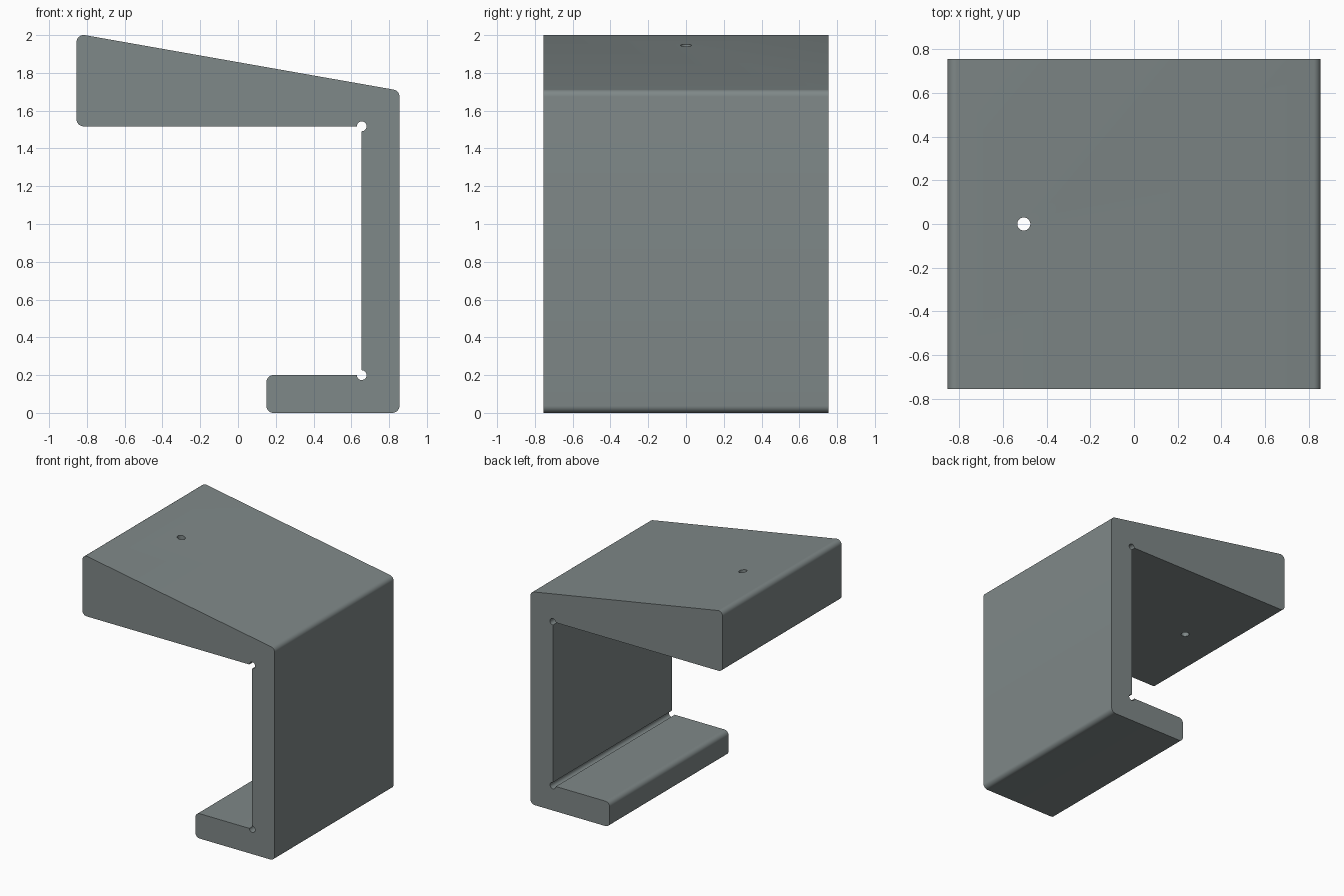
import bpy, bmesh, math
from mathutils import Vector

if "Cube" in bpy.data.objects:
    bpy.data.objects.remove(bpy.data.objects["Cube"])

HALF_DEPTH = 0.755
FILLET = 0.038
RELIEF = 0.026


def fillet(prev, corner, nxt, r, steps=8):
    """Points of a tangent arc replacing a convex corner."""
    p, c, n = Vector(prev), Vector(corner), Vector(nxt)
    a, b = (p - c).normalized(), (n - c).normalized()
    half = a.angle(b) / 2
    centre = c + (a + b).normalized() * r / math.sin(half)
    u = c + a * r / math.tan(half) - centre
    v = c + b * r / math.tan(half) - centre
    sweep = u.angle(v)
    return [centre + (u * math.sin(sweep * (1 - i / steps))
                      + v * math.sin(sweep * i / steps)) / math.sin(sweep)
            for i in range(steps + 1)]


def relief(corner, start, steps=18):
    """Three-quarter round relief cut into an inside corner."""
    return [Vector(corner) + RELIEF * Vector((math.cos(t), math.sin(t)))
            for t in (math.radians(start - 270 * i / steps) for i in range(steps + 1))]


# Side profile (x, z), counter-clockwise; a number marks a relief and its start angle
corners = [((0.15, 0.0), None), ((0.855, 0.0), None), ((0.855, 1.706), None),
           ((-0.855, 2.0077), None), ((-0.855, 1.517), None),
           ((0.655, 1.517), 180), ((0.655, 0.2), 90), ((0.15, 0.2), None)]
profile = []
for i, (pt, start) in enumerate(corners):
    if start is None:
        profile += fillet(corners[i - 1][0], pt, corners[(i + 1) % len(corners)][0], FILLET)
    else:
        profile += relief(pt, start)

# Bracket body: profile extruded through the depth
bm = bmesh.new()
face = bm.faces.new([bm.verts.new((p.x, -HALF_DEPTH, p.y)) for p in profile])
new = bmesh.ops.extrude_face_region(bm, geom=[face])["geom"]
bmesh.ops.translate(bm, vec=(0, 2 * HALF_DEPTH, 0),
                    verts=[g for g in new if isinstance(g, bmesh.types.BMVert)])
bmesh.ops.recalc_face_normals(bm, faces=bm.faces)
mesh = bpy.data.meshes.new("bracket")
bm.to_mesh(mesh)
bm.free()
bracket = bpy.data.objects.new("bracket", mesh)
bpy.context.collection.objects.link(bracket)

grey = bpy.data.materials.new("slate grey")
grey.diffuse_color = (0.212, 0.246, 0.246, 1)
grey.use_nodes = True
grey.node_tree.nodes["Principled BSDF"].inputs["Base Color"].default_value = grey.diffuse_color
mesh.materials.append(grey)

# Vertical screw hole through the top arm
bpy.ops.mesh.primitive_cylinder_add(vertices=32, radius=0.03, depth=1.0,
                                    location=(-0.505, 0, 1.75))
cutter = bpy.context.object
cutter.name = "hole_cutter"
cutter.hide_render = True
cutter.data.materials.append(grey)
cut = bracket.modifiers.new("hole", "BOOLEAN")
cut.operation = "DIFFERENCE"
cut.solver = "EXACT"
cut.object = cutter

bpy.ops.object.select_all(action="DESELECT")
bracket.select_set(True)
bpy.context.view_layer.objects.active = bracket
bpy.ops.object.modifier_apply(modifier=cut.name)
bpy.data.objects.remove(cutter)
bpy.ops.object.shade_smooth_by_angle(angle=math.radians(30))
